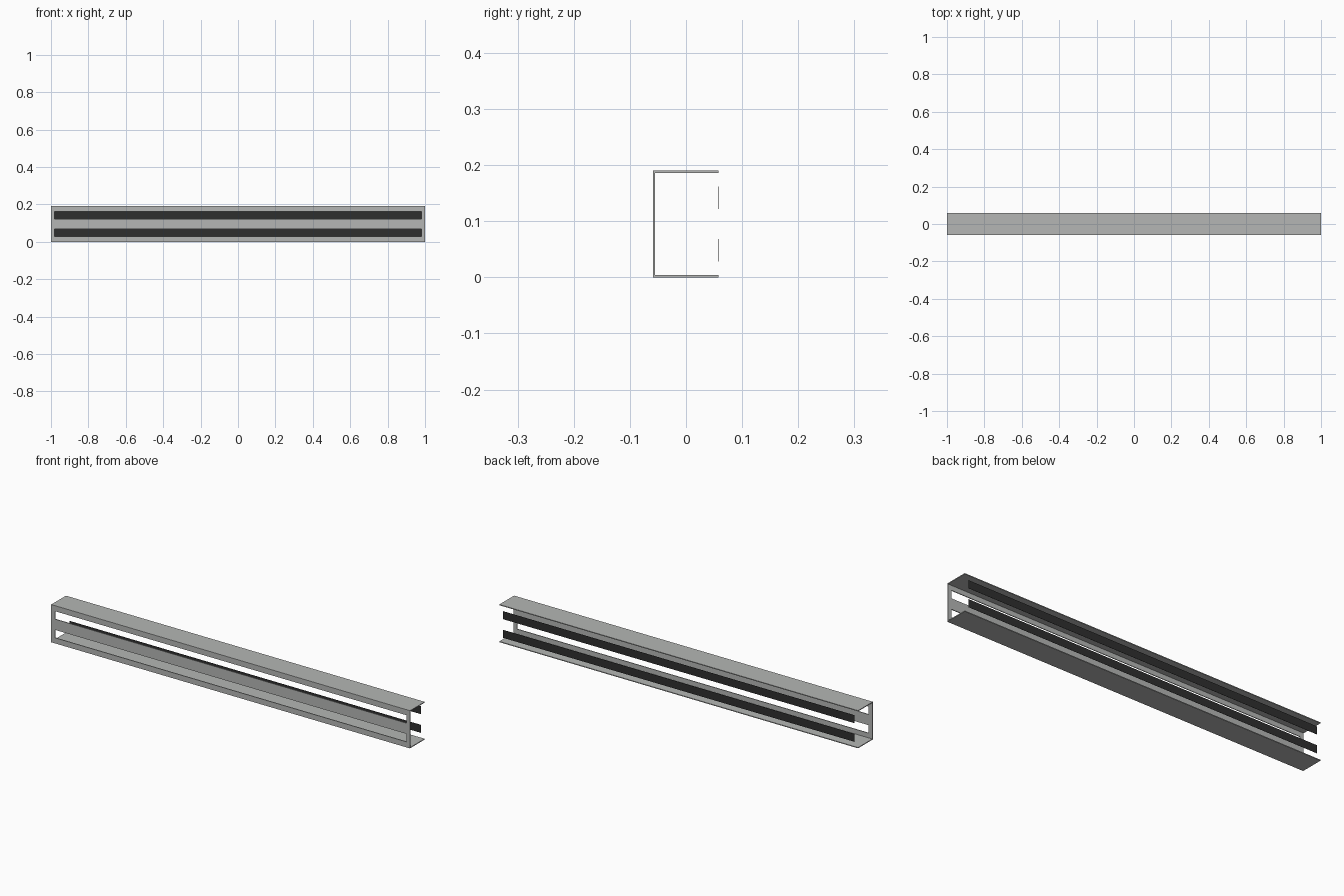
import bpy, bmesh

if "Cube" in bpy.data.objects:
    bpy.data.objects.remove(bpy.data.objects["Cube"])

L, H, Y, T = 1.0, 0.19, 0.059, 0.004       # half length, height, half depth, sheet thickness
SLOT_X = 0.98
SLOTS = [(0.028, 0.068), (0.122, 0.162)]


def material(name, rgb):
    m = bpy.data.materials.new(name)
    m.diffuse_color = (*rgb, 1)
    m.use_nodes = True
    m.node_tree.nodes["Principled BSDF"].inputs["Base Color"].default_value = m.diffuse_color
    return m


def box(bm, lo, hi):
    """Closed box between two corners."""
    verts = bmesh.ops.create_cube(bm, size=1)["verts"]
    for v in verts:
        for i in range(3):
            v.co[i] = hi[i] if v.co[i] > 0 else lo[i]


def make_object(name, bm, mat):
    bmesh.ops.recalc_face_normals(bm, faces=bm.faces)
    me = bpy.data.meshes.new(name)
    bm.to_mesh(me)
    bm.free()
    me.materials.append(mat)
    ob = bpy.data.objects.new(name, me)
    bpy.context.collection.objects.link(ob)
    return ob


grey = material("galvanised grey", (0.46, 0.47, 0.46))
black = material("dark strip", (0.028, 0.028, 0.028))

# Front web: a sheet of cells with the two long slots left open, thickened backwards
bm = bmesh.new()
xs = [-L, -SLOT_X, SLOT_X, L]
zs = [0, *SLOTS[0], *SLOTS[1], H]
grid = [[bm.verts.new((x, -Y, z)) for z in zs] for x in xs]
for i in range(3):
    for j in range(5):
        if i == 1 and j in (1, 3):
            continue
        bm.faces.new((grid[i][j], grid[i + 1][j], grid[i + 1][j + 1], grid[i][j + 1]))
ext = bmesh.ops.extrude_face_region(bm, geom=bm.faces[:], use_keep_orig=True)
for v in ext["geom"]:
    if isinstance(v, bmesh.types.BMVert):
        v.co.y += T
make_object("slotted_front", bm, grey)

# Top and bottom flanges of the channel, open at the back and at both ends
for name, z in (("bottom_flange", 0), ("top_flange", H - T)):
    bm = bmesh.new()
    box(bm, (-L, -Y + T, z), (L, Y - 0.001, z + T))
    make_object(name, bm, grey)

# Dark strips standing behind the slots at the back
for name, (z0, z1) in zip(("lower_strip", "upper_strip"), SLOTS):
    bm = bmesh.new()
    box(bm, (-SLOT_X, Y - 0.0007, z0), (SLOT_X, Y, z1))
    make_object(name, bm, black)
